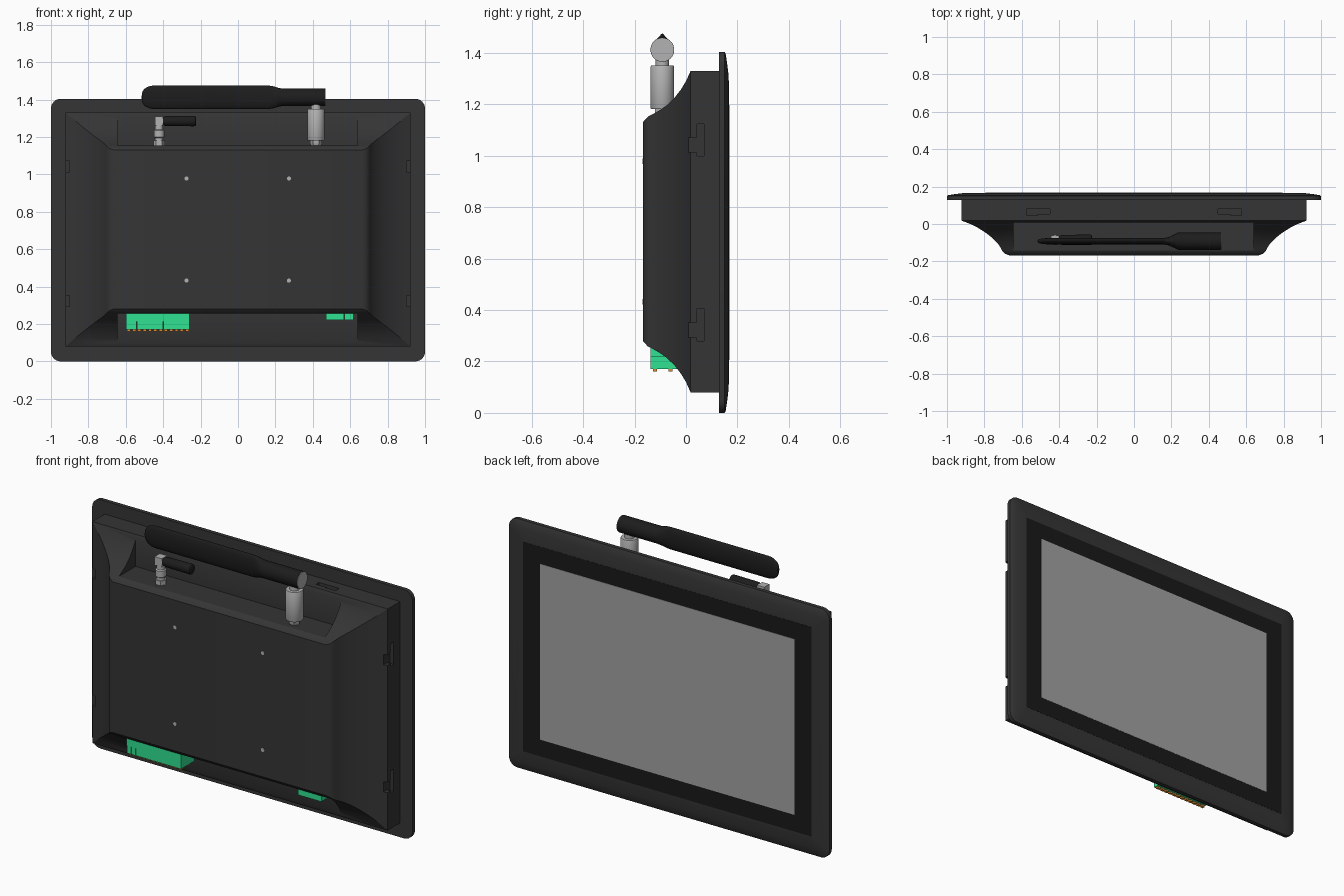
import bpy, bmesh, math
from mathutils import Vector, Matrix

if "Cube" in bpy.data.objects:
    bpy.data.objects.remove(bpy.data.objects["Cube"])


def material(name, r, g, b):
    m = bpy.data.materials.new(name)
    m.diffuse_color = (r, g, b, 1)
    m.use_nodes = True
    m.node_tree.nodes["Principled BSDF"].inputs["Base Color"].default_value = m.diffuse_color
    return m


CASE = material("case_grey", 0.035, 0.035, 0.035)
GLASS = material("glass_black", 0.01, 0.01, 0.01)
RUBBER = material("antenna_black", 0.012, 0.012, 0.012)
SCREEN = material("screen_grey", 0.36, 0.36, 0.36)
METAL = material("metal", 0.45, 0.45, 0.45)
GREEN = material("terminal_green", 0.03, 0.75, 0.29)
ORANGE = material("pin_orange", 0.75, 0.25, 0.03)


def finish(name, bm, mat, angle=30):
    bmesh.ops.recalc_face_normals(bm, faces=bm.faces)
    me = bpy.data.meshes.new(name)
    bm.to_mesh(me)
    bm.free()
    ob = bpy.data.objects.new(name, me)
    bpy.context.collection.objects.link(ob)
    if mat:
        me.materials.append(mat)
    bpy.ops.object.select_all(action='DESELECT')
    ob.select_set(True)
    bpy.context.view_layer.objects.active = ob
    if angle:
        bpy.ops.object.shade_smooth_by_angle(angle=math.radians(angle))
    return ob


def loft(name, rings, mat, angle=30):
    bm = bmesh.new()
    vs = [[bm.verts.new(p) for p in r] for r in rings]
    n = len(vs[0])
    for a, b in zip(vs, vs[1:]):
        for i in range(n):
            j = (i + 1) % n
            bm.faces.new((a[i], a[j], b[j], b[i]))
    bm.faces.new(vs[0])
    bm.faces.new(vs[-1])
    return finish(name, bm, mat, angle)


def boxes(name, spans, mat):
    # each span is (x0, x1, y0, y1, z0, z1)
    bm = bmesh.new()
    for x0, x1, y0, y1, z0, z1 in spans:
        m = Matrix.Translation(((x0 + x1) / 2, (y0 + y1) / 2, (z0 + z1) / 2)) \
            @ Matrix.Diagonal((x1 - x0, y1 - y0, z1 - z0, 1))
        bmesh.ops.create_cube(bm, size=1, matrix=m)
    return finish(name, bm, mat, 0)


def rounded_rect(y, hx, hz, cz, r, n=8):
    pts = []
    for k, (sx, sz) in enumerate([(1, 1), (-1, 1), (-1, -1), (1, -1)]):
        for i in range(n + 1):
            a = math.pi / 2 * (k + i / n)
            pts.append((sx * (hx - r) + r * math.cos(a), y,
                        cz + sz * (hz - r) + r * math.sin(a)))
    return pts


def turned(name, profile, x, y, mat, n=32):
    # vertical turned part from (radius, z) pairs
    return loft(name, [[(x + r * math.cos(2 * math.pi * i / n), y + r * math.sin(2 * math.pi * i / n), z)
                        for i in range(n)] for r, z in profile], mat)


def along_x(name, sections, y, z, mat, n=32):
    # part swept along x from (x, half_y, half_z) sections
    return loft(name, [[(x, y + a * math.cos(2 * math.pi * i / n), z + b * math.sin(2 * math.pi * i / n))
                        for i in range(n)] for x, a, b in sections], mat)


def cut(ob, cutter):
    cutter.hide_render = True
    mod = ob.modifiers.new("cut", 'BOOLEAN')
    mod.object = cutter
    mod.operation = 'DIFFERENCE'
    mod.solver = 'EXACT'
    bpy.context.view_layer.objects.active = ob
    bpy.ops.object.modifier_apply(modifier=mod.name)
    bpy.data.objects.remove(cutter)


# Front bezel, glass and screen
loft("bezel", [rounded_rect(y, 1 - d, 0.702 - d, 0.702, max(0.052 - d * 0.4, 0.01)) for y, d in
               [(0.128, 0), (0.15, 0), (0.154, 0.006), (0.16, 0.045), (0.166, 0.095)]], CASE)
boxes("glass_frame", [(-0.9, 0.9, 0.15, 0.167, 0.11, 1.292)], GLASS)
boxes("screen", [(-0.795, 0.795, 0.15, 0.1685, 0.205, 1.197)], SCREEN)

# Rear housing with concave flared sides: (y, half width, half height)
CZ = 0.705
stations = [(0.13, 0.922, 0.625), (0.018, 0.922, 0.625), (0.0, 0.875, 0.585), (-0.02, 0.835, 0.552),
            (-0.045, 0.795, 0.52), (-0.075, 0.757, 0.491), (-0.105, 0.728, 0.47), (-0.13, 0.711, 0.456),
            (-0.148, 0.702, 0.447), (-0.16, 0.688, 0.434), (-0.168, 0.665, 0.425)]
body = loft("rear_housing", [[(sx * hx, y, CZ + sz * hz) for sx, sz in
                              [(1, 1), (-1, 1), (-1, -1), (1, -1)]] for y, hx, hz in stations], CASE, 0)

# Connector recesses, top and bottom
for s in (1, -1):
    z0, z1 = sorted((CZ + s * 0.45, CZ + s * 0.75))
    cut(body, boxes("recess_cutter", [(-0.645, 0.64, -0.3, 0.008, z0, z1)], None))

# L-shaped mounting slots on the four edges
for s in (1, -1):
    x0, x1 = sorted((s * 0.9, s * 1.0))
    for z in (0.28, 0.998):
        cut(body, boxes("slot_cutter", [(x0, x1, 0.043, 0.07, z, z + 0.126)], None))
        cut(body, boxes("slot_cutter", [(x0, x1, 0.01, 0.05, z + 0.014, z + 0.072)], None))
    z0, z1 = sorted((CZ + s * 0.605, CZ + s * 0.7))
    for t in (1, -1):
        a, b = sorted((t * 0.45, t * 0.576))
        c, d = sorted((t * 0.515, t * 0.576))
        cut(body, boxes("slot_cutter", [(a, b, 0.053, 0.08, z0, z1)], None))
        cut(body, boxes("slot_cutter", [(c, d, 0.046, 0.06, z0, z1)], None))
bpy.ops.object.select_all(action='DESELECT')
body.select_set(True)
bpy.context.view_layer.objects.active = body
bpy.ops.object.shade_smooth_by_angle(angle=math.radians(25))

# Rear mounting screws
for x in (-0.275, 0.272):
    for z in (0.432, 0.978):
        loft("mount_screw", [[(x + 0.011 * math.cos(i * math.pi / 8), y, z + 0.011 * math.sin(i * math.pi / 8))
                              for i in range(16)] for y in (-0.15, -0.1695)], METAL)

# Green terminal blocks with orange contacts
N = 12
w = 0.34 / N
boxes("terminal_header", [(-0.598, -0.258, -0.138, -0.02, 0.212, 0.256)], GREEN)
boxes("terminal_plug", [(-0.598 + i * w + 0.0005, -0.598 + (i + 1) * w - 0.0005, -0.138, -0.02, 0.17, 0.213)
                        for i in range(N)], GREEN)
boxes("terminal_contacts", [(-0.598 + (i + 0.5) * w - 0.009, -0.598 + (i + 0.5) * w + 0.009,
                             y - 0.008, y + 0.008, 0.16, 0.175)
                            for i in range(N) for y in (-0.12, -0.06)], ORANGE)
boxes("small_terminal", [(a, b, -0.138, -0.05, 0.22, 0.256) for a, b in
                         [(0.47, 0.52), (0.521, 0.568), (0.569, 0.617)]], GREEN)

# Large paddle antenna: flat blade blending to a round grip
L, YA, ZA = 0.07, -0.092, 1.412
tip = [(-0.515 + L * (1 - math.cos(t)), 0.017 * math.sin(t) ** 0.6, 0.063 * math.sin(t) ** 0.7)
       for t in [0.05 + i * (math.pi / 2 - 0.05) / 8 for i in range(9)]]
along_x("paddle_antenna", tip + [(0.16, 0.017, 0.063), (0.185, 0.022, 0.06), (0.215, 0.036, 0.051),
                                 (0.235, 0.046, 0.047), (0.464, 0.046, 0.047)], YA, ZA, RUBBER)
along_x("paddle_end_cap", [(0.455, 0.045, 0.046), (0.467, 0.045, 0.046)], YA, ZA, METAL)
turned("paddle_base", [(0.044, 1.182), (0.046, 1.186), (0.046, 1.346), (0.044, 1.35)], 0.417, YA, METAL)
turned("paddle_neck", [(0.026, 1.34), (0.026, 1.38)], 0.417, YA, METAL)
turned("paddle_nut", [(0.024, 1.15), (0.032, 1.165), (0.032, 1.185)], 0.417, YA, METAL, 6)

# Small angled antenna
XS, YS = -0.422, -0.085
turned("small_nut", [(0.031, 1.15), (0.031, 1.18)], XS, YS, METAL, 6)
turned("small_stem", [(0.022, 1.178), (0.022, 1.195), (0.028, 1.2), (0.028, 1.235), (0.022, 1.24),
                      (0.022, 1.265)], XS, YS, METAL)
boxes("small_elbow", [(-0.445, -0.4, -0.108, -0.062, 1.26, 1.308)], METAL)
along_x("small_antenna", [(-0.402, 0.02, 0.02), (-0.385, 0.027, 0.027), (-0.235, 0.028, 0.028),
                          (-0.228, 0.026, 0.026), (-0.224, 0.02, 0.02)], YS, 1.285, RUBBER)
